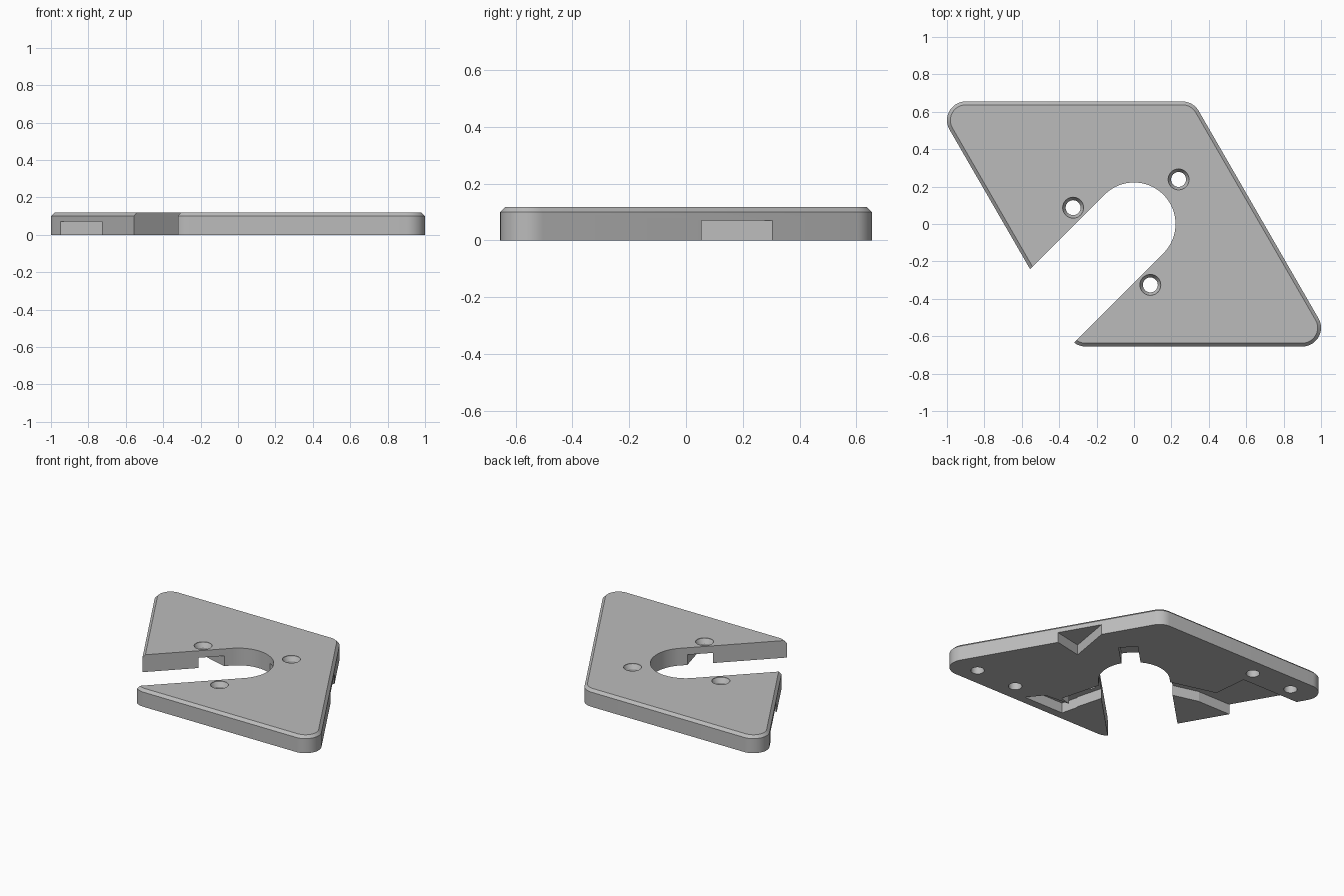
import bpy, bmesh, math
from mathutils import Vector

cube = bpy.data.objects.get("Cube")
if cube:
    bpy.data.objects.remove(cube, do_unlink=True)

grey = bpy.data.materials.new("plain grey")
grey.use_nodes = True
GREY = (0.5, 0.5, 0.5, 1)
grey.diffuse_color = GREY
grey.node_tree.nodes["Principled BSDF"].inputs["Base Color"].default_value = GREY

HALF_Y, SIDE, R, H, POCKET = 0.655, 0.695, 0.1, 0.118, 0.07


def loft(name, rings):
    """Solid through rings of (outline, height), capped at both ends."""
    bm = bmesh.new()
    loops = [[bm.verts.new((x, y, z)) for x, y in pts] for pts, z in rings]
    n = len(loops[0])
    for a, b in zip(loops, loops[1:]):
        for i in range(n):
            j = (i + 1) % n
            bm.faces.new((a[i], a[j], b[j], b[i]))
    bm.faces.new(loops[0][::-1])
    bm.faces.new(loops[-1])
    bmesh.ops.recalc_face_normals(bm, faces=bm.faces)
    mesh = bpy.data.meshes.new(name)
    bm.to_mesh(mesh)
    bm.free()
    mesh.materials.append(grey)
    ob = bpy.data.objects.new(name, mesh)
    bpy.context.collection.objects.link(ob)
    return ob


def arc(cx, cy, r, start, end, steps):
    angles = [math.radians(start + (end - start) * i / steps) for i in range(steps + 1)]
    return [(cx + r * math.cos(a), cy + r * math.sin(a)) for a in angles]


def circle(cx, cy, r):
    return arc(cx, cy, r, 0, 360, 32)[:-1]


def outline(inset):
    """Leaning parallelogram with rounded corners."""
    y = HALF_Y - R
    wide = SIDE - R / math.cos(math.pi / 6)
    lean = y / math.sqrt(3)
    r = R - inset
    half = arc(wide + lean, -y, r, -90, 30, 12) + arc(wide - lean, y, r, 30, 90, 8)
    return half + [(-px, -py) for px, py in half]


def cut(target, cutter):
    cutter.hide_render = True
    mod = target.modifiers.new("cut", 'BOOLEAN')
    mod.operation, mod.solver, mod.object = 'DIFFERENCE', 'EXACT', cutter
    bpy.context.view_layer.objects.active = target
    bpy.ops.object.modifier_apply(modifier=mod.name)
    bpy.data.objects.remove(cutter, do_unlink=True)


def prism(name, pts, top, bottom=-0.1):
    return loft(name, [(pts, bottom), (pts, top)])


def arm(angle, inner, outer, half):
    """Rectangle running outward from the centre."""
    d = Vector((math.cos(math.radians(angle)), math.sin(math.radians(angle))))
    s = Vector((-d.y, d.x)) * half
    return [tuple(p) for p in (d * inner - s, d * outer - s, d * outer + s, d * inner + s)]


# Plate with a chamfered upper rim
plate = loft("mounting_plate", [(outline(0), 0), (outline(0), 0.1), (outline(0.018), H)])

# Round-ended slot open to one corner
slot = arc(0, 0, 0.222, 135, -45, 40)
slot += [(x - 1, y - 1) for x, y in (slot[-1], slot[0])]
cut(plate, prism("slot_cutter", slot, 0.3))

# Channels and pockets in the underside
pockets = [
    arm(45, 0.15, 0.41, 0.06),
    arm(165, 0.15, 0.62, 0.07),
    arm(-75, 0.15, 0.5, 0.07),
    [(-0.52, 0.44), (-1.1, 0.44), (-0.9, 0.055), (-0.48, 0.055)],
    [(0.08, -0.6), (0.38, -0.6), (0.3, -0.5), (0.05, -0.48)],
    [(0.47, 0.015), (0.78, 0.08), (0.6, 0.4), (0.525, 0.34)],
]
for pts in pockets:
    cut(plate, prism("pocket_cutter", pts, POCKET))

# Three countersunk screw holes around the slot
for angle in (45, 165, 285):
    x = 0.337 * math.cos(math.radians(angle))
    y = 0.337 * math.sin(math.radians(angle))
    rings = [(circle(x, y, r), z) for r, z in
             ((0.04, -0.1), (0.04, 0.085), (0.056, 0.112), (0.056, 0.2))]
    cut(plate, loft("screw_cutter", rings))

# Blind holes in the underside, mirrored through the centre
for side in (1, -1):
    for x in (0.82, 0.515):
        cut(plate, prism("blind_cutter", circle(side * x, -0.535 * side, 0.042), 0.08))

bpy.ops.object.select_all(action='DESELECT')
plate.select_set(True)
bpy.context.view_layer.objects.active = plate
bpy.ops.object.shade_smooth_by_angle(angle=math.radians(30))
